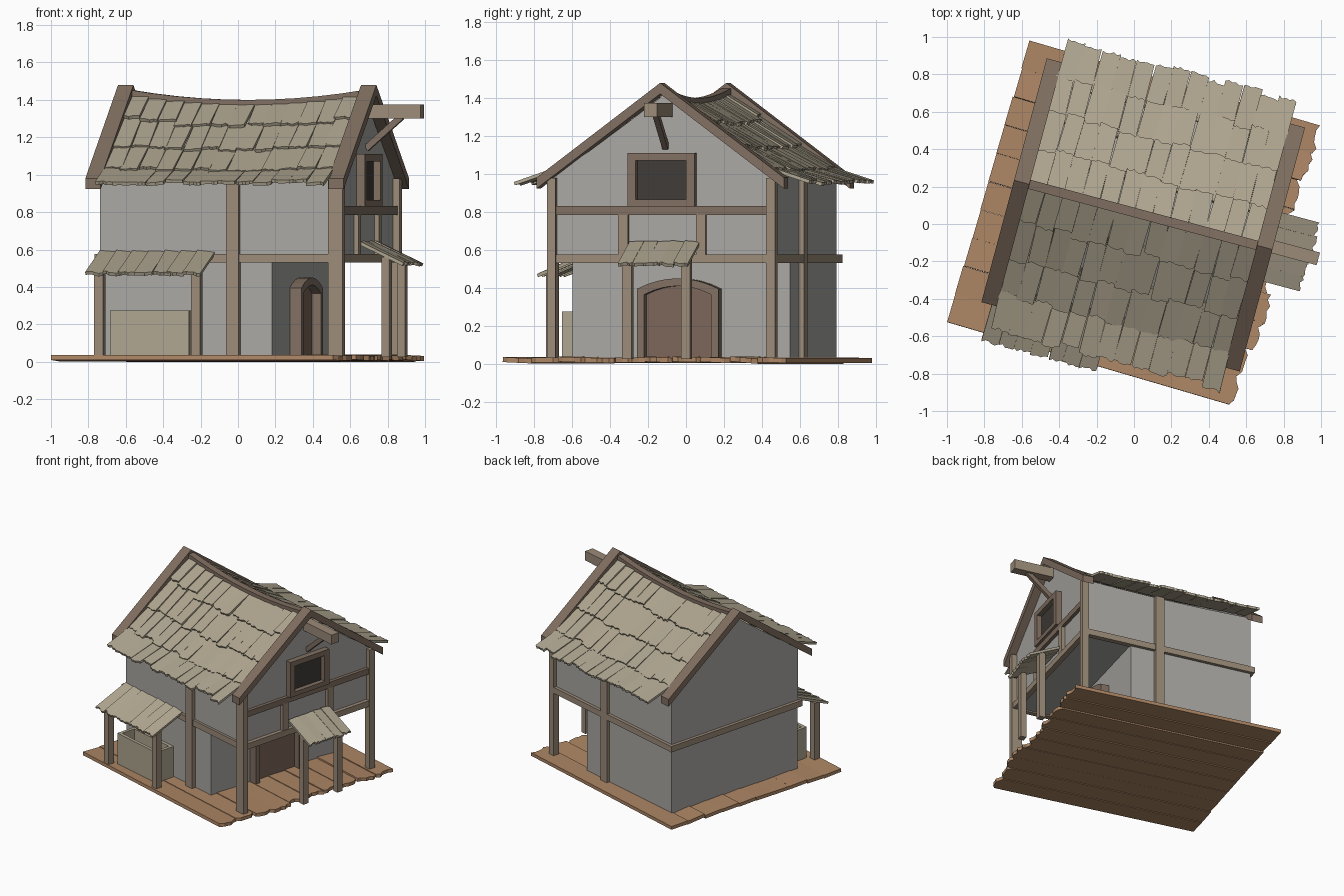
import bpy, bmesh, math, random
from mathutils import Vector, Matrix

if "Cube" in bpy.data.objects:
    bpy.data.objects.remove(bpy.data.objects["Cube"])

random.seed(4)
HOUSE = Matrix.Rotation(math.radians(-15), 4, 'Z')
DECK = Matrix.Rotation(math.radians(-16.3), 4, 'Z')
MID = 0.06                                   # ridge position in depth
COLS = {'wall': (.40, .39, .37), 'timber': (.33, .26, .19), 'dark': (.22, .16, .12),
        'shingle': (.43, .38, .28), 'deck': (.42, .24, .13), 'pane': (.05, .045, .04),
        'door': (.20, .13, .10)}
MATS = {}
for k, c in COLS.items():
    MATS[k] = bpy.data.materials.new(k)
    MATS[k].diffuse_color = (*c, 1)


def finish(name, bm, mat, xf=HOUSE):
    bmesh.ops.recalc_face_normals(bm, faces=bm.faces)
    me = bpy.data.meshes.new(name)
    bm.to_mesh(me)
    bm.free()
    me.materials.append(MATS[mat])
    ob = bpy.data.objects.new(name, me)
    bpy.context.collection.objects.link(ob)
    ob.matrix_world = xf
    return ob


def add_box(bm, x0, x1, y0, y1, z0, z1):
    m = Matrix.Translation(((x0 + x1) / 2, (y0 + y1) / 2, (z0 + z1) / 2)) @ \
        Matrix.Diagonal((x1 - x0, y1 - y0, z1 - z0, 1))
    bmesh.ops.create_cube(bm, size=1, matrix=m)


def boxes(name, mat, *dims):
    bm = bmesh.new()
    for d in dims:
        add_box(bm, *d)
    return finish(name, bm, mat)


def loft(name, mat, sections):
    bm = bmesh.new()
    rings = [[bm.verts.new(p) for p in s] for s in sections]
    n = len(rings[0])
    for a, b in zip(rings, rings[1:]):
        for i in range(n):
            bm.faces.new((a[i], a[(i + 1) % n], b[(i + 1) % n], b[i]))
    bm.faces.new(rings[0])
    bm.faces.new(rings[-1])
    return finish(name, bm, mat)


def slat(bm, p0, p1, side, width, thick, rag):
    """Board from p0 to p1 with a worn, uneven far end."""
    p0, p1 = Vector(p0), Vector(p1)
    d = (p1 - p0).normalized()
    n = side.cross(d).normalized()
    n = n if n.z > 0 else -n
    out = [p0 - side * width / 2, p0 + side * width / 2]
    for i in range(6):
        out.append(p1 + side * width * (.5 - i / 5) + d * random.uniform(-rag, rag))
    lo = [bm.verts.new(p) for p in out]
    hi = [bm.verts.new(p + n * thick) for p in out]
    bm.faces.new(lo)
    bm.faces.new(hi)
    for i in range(len(out)):
        j = (i + 1) % len(out)
        bm.faces.new((lo[i], lo[j], hi[j], hi[i]))


# Roof surface: flared slope with a sagging ridge
PROF = [(0, 1.42), (.2, 1.272), (.4, 1.128), (.595, 1.0), (.79, .925)]


def roof_z(u, s):
    for (a, za), (b, zb) in zip(PROF, PROF[1:]):
        if s <= b or b == .79:
            z = za + (zb - za) * (s - a) / (b - a)
            break
    return z - .055 * max(0, 1 - ((u - .04) / .66) ** 2) * max(0, 1 - s / .8)


# Plank deck
bm = bmesh.new()
N = 10
for i in range(N):
    v = -.785 + 1.57 * (i + .5) / N
    side = Vector((0, 1, random.uniform(-.09, .09))).normalized()
    z = random.uniform(.008, .014)
    slat(bm, (-.815 + random.uniform(0, .008), v, z),
         (.80 + random.uniform(-.04, .015), v, z), side, .156, .026, .018)
low = min(v.co.z for v in bm.verts)
bmesh.ops.translate(bm, verts=bm.verts, vec=(0, 0, -low))
finish('deck_planks', bm, 'deck', DECK)

# Walls: recessed ground floor, overhanging gabled upper floor
boxes('ground_floor_wall', 'wall', (-.62, .33, -.53, .655, .025, .55))
secs = []
for i in range(11):
    u = -.62 + 1.31 * i / 10
    s_list = [.595, .4, .2, 0]
    pts = [(u, MID - s, roof_z(u, s) - .005) for s in s_list]
    pts += [(u, MID + s, roof_z(u, s) - .005) for s in reversed(s_list[:-1])]
    secs.append([(u, MID - .595, .54)] + pts + [(u, MID + .595, .54)])
loft('upper_floor_wall', 'wall', secs)

# Shingles, four rows each side
ROWS = [0, .2, .4, .595, .79]
for side, name in ((-1, 'front'), (1, 'back')):
    bm = bmesh.new()
    for r in range(4):
        a, b = max(.015, ROWS[r] - .04), ROWS[r + 1]
        n = 13
        for i in range(n):
            u = -.60 + 1.27 * (i + .5) / n
            s1 = b + random.uniform(-.015, .015)
            u1 = u + random.uniform(-.008, .008)
            p0 = (u, MID + side * a, roof_z(u, a) + .004)
            p1 = (u1, MID + side * s1, roof_z(u1, s1) + .02 + random.uniform(0, .008))
            sv = Vector((1, 0, random.uniform(-.05, .05))).normalized()
            slat(bm, p0, p1, sv, 1.27 / n * random.uniform(.96, 1.03), .018, .009)
    finish(name + '_roof_shingles', bm, 'shingle')

# Sagging ridge beam and gable boards
secs = []
for i in range(11):
    u = -.62 + 1.31 * i / 10
    z = roof_z(u, 0) + .035
    secs.append([(u, MID - .025, z - .05), (u, MID + .025, z - .05),
                 (u, MID + .025, z), (u, MID - .025, z)])
loft('ridge_beam', 'dark', secs)
for name, u0, u1 in (('left', -.68, -.595), ('right', .665, .75)):
    secs = []
    for s in (-.675, 0, .675):
        zt = 1.48 - .74 * abs(s)
        secs.append([(u0, MID + s, zt - .058), (u1, MID + s, zt - .058),
                     (u1, MID + s, zt), (u0, MID + s, zt)])
    loft(name + '_gable_boards', 'dark', secs)

# Main posts
for name, u, v, w, d, z in (('front_right_post', .69, -.54, .08, .045, .98),
                            ('back_right_post', .70, .655, .05, .05, .98),
                            ('front_middle_post', .12, -.54, .07, .05, .98),
                            ('back_middle_post', .11, .66, .07, .045, .98)):
    boxes(name, 'timber', (u - w / 2, u + w / 2, v - d / 2, v + d / 2, .025, z))

# Floor-level beams around the house and gable framing
boxes('floor_beams', 'timber',
      (-.645, .72, -.555, -.515, .53, .577), (-.645, .72, .64, .68, .53, .577),
      (-.645, -.605, -.555, .68, .53, .577), (.68, .72, -.555, .68, .53, .577))
boxes('gable_upper_beam', 'dark', (.68, .715, -.52, .64, .785, .832))
for k in (-1, 1):
    boxes('gable_stud', 'timber', (.68, .715, MID + k * .212 - .026, MID + k * .212 + .026, .57, .80))

# Gable window
w, t = .183, .045
boxes('window_frame', 'dark',
      (.67, .735, MID - w, MID - w + t, .83, 1.11), (.67, .735, MID + w - t, MID + w, .83, 1.11),
      (.67, .735, MID - w + t, MID + w - t, .83, .865),
      (.67, .735, MID - w + t, MID + w - t, 1.07, 1.11))
boxes('window_pane', 'pane', (.67, .698, MID - w + t, MID + w - t, .86, 1.075))

# Hoist beam and brace
boxes('hoist_beam', 'timber', (.66, 1.0, MID - .02, MID + .05, 1.30, 1.375))
loft('hoist_brace', 'dark', [
    [(u - .012, MID + .03, z + .012), (u - .012, MID, z + .012),
     (u + .012, MID, z - .012), (u + .012, MID + .03, z - .012)]
    for u, z in ((.69, 1.14), (.885, 1.31))])


# Arched doorway in the recessed wall
def arch(w, z_side, z_mid):
    p = [(-w, .03)]
    for i in range(9):
        a = -1 + i / 4
        p.append((w * a, z_side + (z_mid - z_side) * (1 - a * a)))
    return p + [(w, .03)]


outer, inner = arch(.222, .395, .45), arch(.182, .365, .41)
loft('door_frame', 'dark', [
    [(.31, MID + a, za), (.395, MID + a, za), (.395, MID + b, zb), (.31, MID + b, zb)]
    for (a, za), (b, zb) in zip(outer, inner)])
loft('door_panel', 'door', [[(u, MID + a, z) for a, z in inner] for u in (.31, .345)])

# Awnings with posts
bm = bmesh.new()
for i in range(7):
    u = -.62 + .63 * (i + .5) / 7
    slat(bm, (u, -.53, .575), (u + random.uniform(-.01, .01), -.805, .462),
         Vector((1, 0, random.uniform(-.15, 0))).normalized(), .095, .018, .012)
finish('front_awning', bm, 'shingle')
bm = bmesh.new()
for i in range(5):
    v = -.115 + .375 * (i + .5) / 5
    slat(bm, (.70, v, .63), (.945 + random.uniform(-.025, .015), v, .515),
         Vector((0, 1, random.uniform(-.15, .1))).normalized(), .08, .018, .01)
finish('side_awning', bm, 'shingle')
for u in (-.567, -.03):
    boxes('front_awning_post', 'timber', (u - .025, u + .025, -.765, -.715, .025, .485))
for v in (-.09, .23):
    boxes('side_awning_post', 'timber', (.825, .87, v - .025, v + .025, .025, .56))

# Open trough under the front awning
boxes('trough', 'shingle',
      (-.52, -.085, -.70, -.675, .03, .275), (-.52, -.085, -.56, -.535, .03, .275),
      (-.52, -.495, -.675, -.56, .03, .275), (-.11, -.085, -.675, -.56, .03, .275),
      (-.495, -.11, -.675, -.56, .03, .12))

for m in bpy.data.materials:
    if m.users and not m.is_grease_pencil:
        m.use_nodes = True
        m.node_tree.nodes["Principled BSDF"].inputs["Base Color"].default_value = m.diffuse_color
